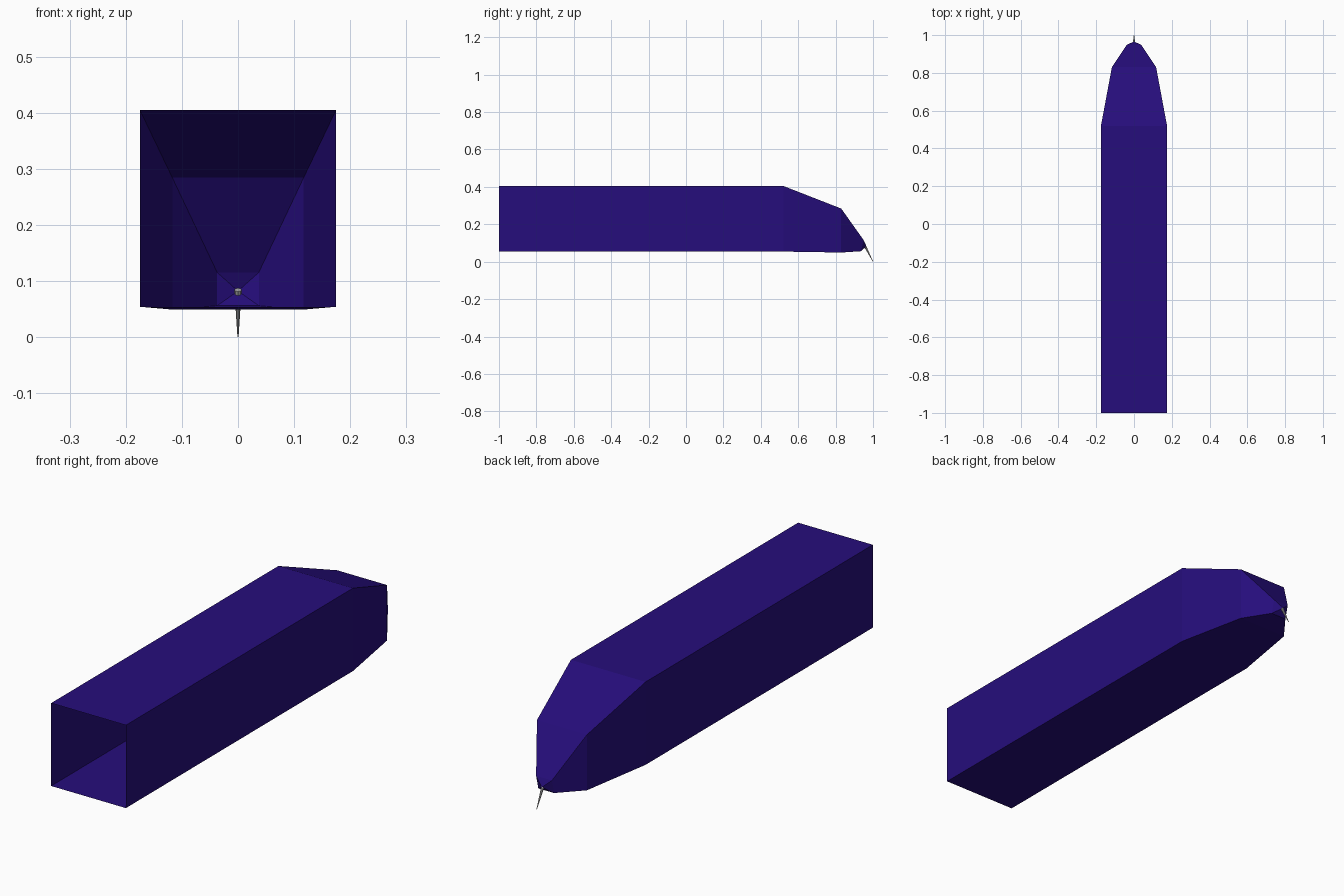
import bpy, bmesh
from mathutils import Vector

cube = bpy.data.objects.get("Cube")
if cube:
    bpy.data.objects.remove(cube, do_unlink=True)


def material(name, colour):
    mat = bpy.data.materials.new(name)
    mat.use_nodes = True
    mat.diffuse_color = colour
    mat.node_tree.nodes["Principled BSDF"].inputs["Base Color"].default_value = colour
    return mat


def finish(bm, name, mat):
    bmesh.ops.recalc_face_normals(bm, faces=bm.faces)
    mesh = bpy.data.meshes.new(name)
    bm.to_mesh(mesh)
    bm.free()
    mesh.materials.append(mat)
    obj = bpy.data.objects.new(name, mesh)
    bpy.context.collection.objects.link(obj)
    return obj


def ring(bm, half, bottom, top, y_bottom, y_top):
    """Rectangular section of the shell."""
    corners = [(-half, y_bottom, bottom), (half, y_bottom, bottom),
               (half, y_top, top), (-half, y_top, top)]
    return [bm.verts.new(c) for c in corners]


def bridge(bm, a, b):
    for i in range(len(a)):
        j = (i + 1) % len(a)
        bm.faces.new((a[i], a[j], b[j], b[i]))


indigo = material("indigo", (0.019, 0.004, 0.200, 1))
grey = material("grey metal", (0.42, 0.42, 0.42, 1))

# Square shell, open at the front, narrowing to a nose at the back
bm = bmesh.new()
sections = [
    (0.175, 0.054, 0.405, -1.0, -1.0),
    (0.175, 0.054, 0.405, 0.52, 0.52),
    (0.117, 0.049, 0.284, 0.83, 0.83),
    (0.037, 0.056, 0.115, 0.935, 0.95),
]
rings = [ring(bm, *s) for s in sections]
for a, b in zip(rings, rings[1:]):
    bridge(bm, a, b)

# Pointed end of the nose
tip = bm.verts.new((0, 0.965, 0.082))
last = rings[-1]
for i in range(4):
    bm.faces.new((last[i], last[(i + 1) % 4], tip))
finish(bm, "shell", indigo)

# Thin needle slanting down from the nose
bm = bmesh.new()
bmesh.ops.create_cone(bm, cap_ends=True, segments=8,
                      radius1=0.0065, radius2=0.001, depth=0.094)
needle = finish(bm, "needle", grey)
start, end = Vector((0, 0.957, 0.084)), Vector((0, 0.9995, 0.0005))
needle.location = (start + end) / 2
needle.rotation_euler = (end - start).to_track_quat("Z", "Y").to_euler()
